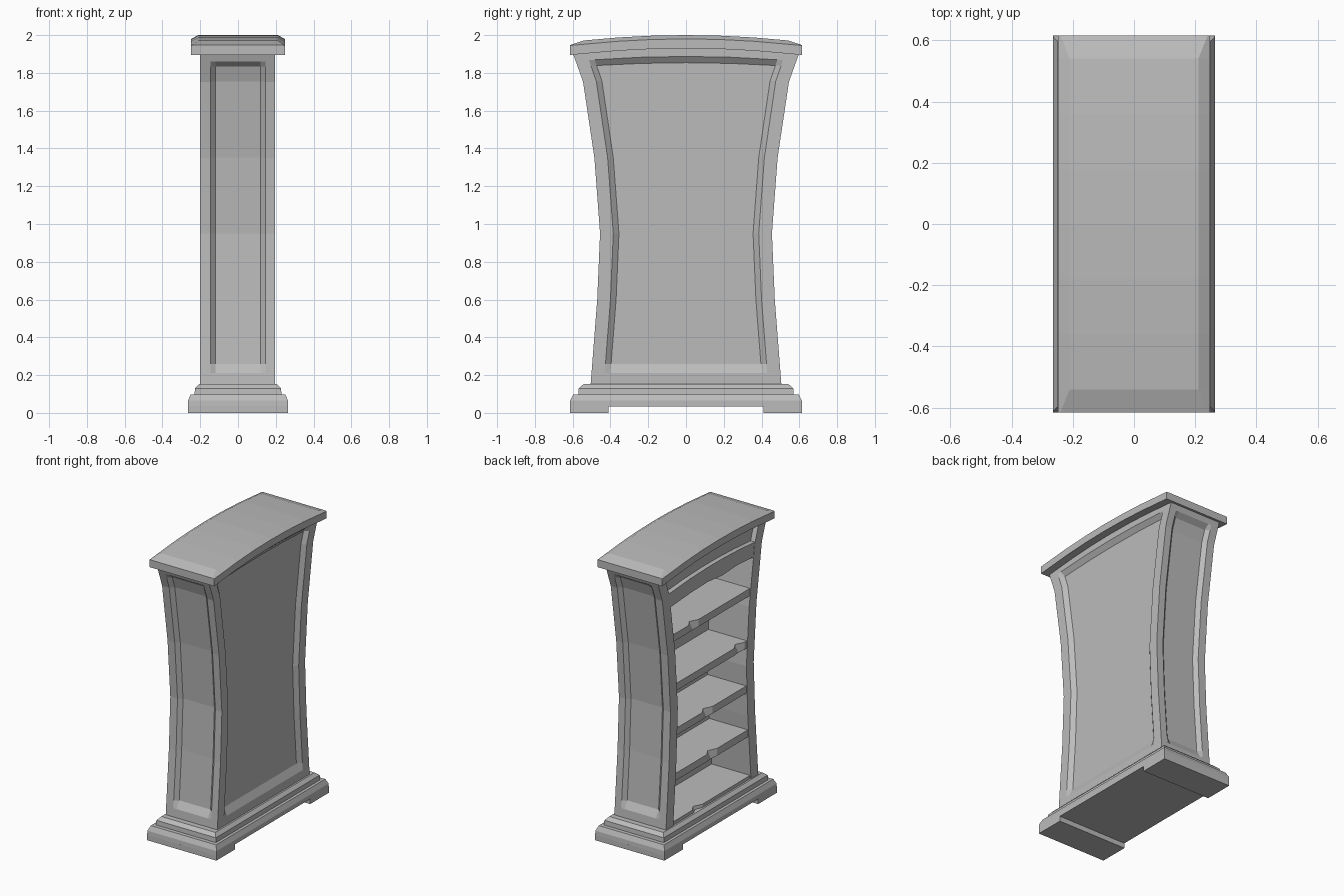
import bpy
import bmesh

cube = bpy.data.objects.get("Cube")
if cube:
    bpy.data.objects.remove(cube, do_unlink=True)

grey = bpy.data.materials.new("plain_grey")
grey.use_nodes = True
grey.diffuse_color = (0.5, 0.5, 0.5, 1)
grey.node_tree.nodes["Principled BSDF"].inputs["Base Color"].default_value = (0.5, 0.5, 0.5, 1)


def finish(name, bm):
    bmesh.ops.remove_doubles(bm, verts=bm.verts, dist=0.0005)
    bmesh.ops.recalc_face_normals(bm, faces=bm.faces)
    mesh = bpy.data.meshes.new(name)
    bm.to_mesh(mesh)
    bm.free()
    mesh.materials.append(grey)
    obj = bpy.data.objects.new(name, mesh)
    bpy.context.collection.objects.link(obj)
    return obj


def add_grid(bm, rows):
    grid = [[bm.verts.new(p) for p in row] for row in rows]
    for a, b in zip(grid, grid[1:]):
        for i in range(len(a) - 1):
            bm.faces.new((a[i], a[i + 1], b[i + 1], b[i]))


def loft(name, sections):
    """Skin closed cross-sections and cap both ends."""
    bm = bmesh.new()
    add_grid(bm, [s + s[:1] for s in sections])
    for s in (sections[0], sections[-1]):
        bm.faces.new([bm.verts.new(p) for p in s])
    return finish(name, bm)


def stack(name, levels, y=0):
    """Rectangular moulding from (z, half width, half length) levels."""
    return loft(name, [[(-w, y - l, z), (w, y - l, z), (w, y + l, z), (-w, y + l, z)]
                       for z, w, l in levels])


# Waisted outline and arched top
OUTLINE = [(0.15, 0.505), (0.6, 0.47), (0.95, 0.455), (1.35, 0.485), (1.75, 0.545), (1.92, 0.605)]
FRONT, BACK, LINER, STILE = -0.2, 0.195, 0.1, 0.08


def half(z):
    for (z0, h0), (z1, h1) in zip(OUTLINE, OUTLINE[1:]):
        if z <= z1:
            return h0 + (h1 - h0) * (z - z0) / (z1 - z0)
    return OUTLINE[-1][1]


def arch(y):
    return 0.035 * max(0, 1 - (y / 0.6) ** 2)


def lifted(x, y, z):
    return (x, y, z + arch(y) * (z / 1.92) ** 8)


# Body shell: sunk panels on three sides, open compartment on the fourth
levels = [0.15, 0.21, 0.26, 0.6, 0.95, 1.35, 1.75, 1.83, 1.86, 1.92]
bm = bmesh.new()
wide, liner, ends = [], [], {1: [], -1: []}
for z in levels:
    h = half(z)
    sunk = 0.025 if 0.26 <= z <= 1.83 else 0
    inner = h - 0.1
    cols = [(-h, 0), (0.07 - h, 0)]
    cols += [(f * inner, sunk) for f in (-1, -0.5, 0, 0.5, 1)]
    cols += [(h - 0.07, 0), (h, 0)]
    wide.append([lifted(BACK - d, y, z) for y, d in cols])
    for side in ends:
        ends[side].append([lifted(x, side * (h - d), z) for x, d in
                           ((FRONT, 0), (-0.145, 0), (-0.12, sunk),
                            (0.12, sunk), (0.145, 0), (BACK, 0))])
    w = h - STILE
    liner.append([lifted(x, y, z) for x, y in
                  ((FRONT, -h), (FRONT, -w), (LINER, -w), (LINER, w), (FRONT, w), (FRONT, h))])
for rows in (wide, liner, ends[1], ends[-1]):
    add_grid(bm, rows)
finish("body_shell", bm)


# Shelves with a chipped front edge
def shelf(name, top, chip):
    sections = []
    for z, bite in ((top - 0.05, 0.005), (top, 0.03)):
        w = half(max(z, 0.15)) - STILE + 0.005
        x = FRONT + 0.005
        sections.append([(x, -w, z), (x, chip - 0.06, z), (x + bite, chip, z),
                         (x, chip + 0.05, z), (x, w, z), (LINER + 0.01, w, z),
                         (LINER + 0.01, -w, z)])
    loft(name, sections)


for i, (top, chip) in enumerate([(0.175, 0.16), (0.5, 0.0), (0.81, 0.05), (1.12, -0.3), (1.47, 0.2)]):
    shelf("shelf_%d" % (i + 1), top, chip)


# Arched top rail, with a set-back frieze above it
def arched_bar(name, x0, x1, z0, z1, dip):
    sections = []
    for f in (-1, -0.6, -0.25, 0.1, 0.5, 1):
        y0, y1 = (f * (half(z) - STILE + 0.01) for z in (z0, z1))
        low, high = z0 + arch(y0) - arch(0.5), z1 + arch(y1) - arch(0.5)
        if f == -0.25:
            low -= dip
        sections.append([(x0, y0, low), (x1, y0, low), (x1, y1, high), (x0, y1, high)])
    loft(name, sections)


arched_bar("top_rail", FRONT + 0.002, LINER + 0.01, 1.67, 1.77, 0.015)
arched_bar("frieze", -0.165, LINER + 0.01, 1.76, 1.91, 0)

# Curved cornice with bevelled upper edges
sections = []
for y in (-0.615, -0.54, -0.36, -0.18, 0, 0.18, 0.36, 0.54, 0.615):
    z = 1.895 + arch(y)
    end = abs(y) > 0.6
    rise = 0.052 if end else 0.07
    w = 0.24 if end else 0.21
    sections.append([(-0.248, y, z), (0.248, y, z), (0.248, y, z + 0.05),
                     (w, y, z + rise), (-w, y, z + rise), (-0.248, y, z + 0.05)])
loft("cornice", sections)

# Stepped plinth on two feet
stack("plinth", [(0.035, 0.265, 0.615), (0.065, 0.265, 0.613), (0.098, 0.25, 0.597)])
stack("plinth_moulding", [(0.095, 0.23, 0.57), (0.13, 0.228, 0.568), (0.152, 0.207, 0.543)])
for side, label in ((1, "back"), (-1, "front")):
    stack(label + "_foot", [(0, 0.265, 0.1025), (0.036, 0.265, 0.1025)], side * 0.5125)
